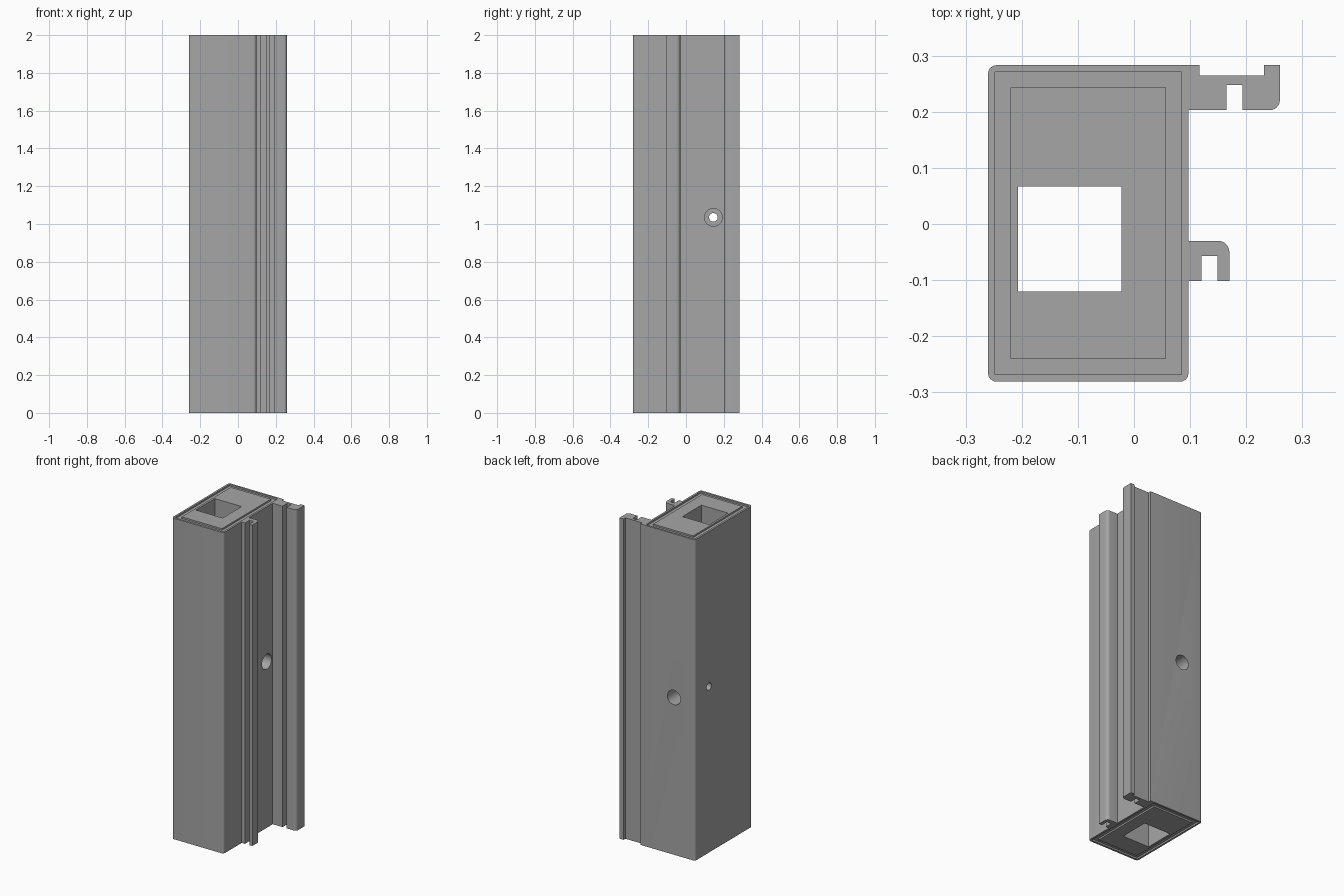
import bpy
import bmesh
from math import pi, radians
from mathutils import Matrix, Vector

if "Cube" in bpy.data.objects:
    bpy.data.objects.remove(bpy.data.objects["Cube"], do_unlink=True)

HEIGHT = 2.0
GROOVE = 0.01

grey = bpy.data.materials.new("plain grey")
grey.use_nodes = True
tone = (0.38, 0.38, 0.38, 1)
grey.diffuse_color = tone
grey.node_tree.nodes["Principled BSDF"].inputs["Base Color"].default_value = tone


def make_object(name, bm):
    bmesh.ops.recalc_face_normals(bm, faces=bm.faces)
    mesh = bpy.data.meshes.new(name)
    bm.to_mesh(mesh)
    bm.free()
    mesh.materials.append(grey)
    obj = bpy.data.objects.new(name, mesh)
    bpy.context.collection.objects.link(obj)
    return obj


def rounded(profile, steps=6):
    """Turn (x, y, radius) right-angle corners into an outline with arcs."""
    points = []
    for i, (x, y, r) in enumerate(profile):
        corner = Vector((x, y))
        if r == 0:
            points.append(corner)
            continue
        before = (Vector(profile[i - 1][:2]) - corner).normalized()
        after = (Vector(profile[(i + 1) % len(profile)][:2]) - corner).normalized()
        centre = corner + (before + after) * r
        for k in range(steps + 1):
            a = k / steps * pi / 2
            arm = Matrix.Rotation(a, 2) @ Vector((1, 0))
            points.append(centre - after * r * arm.x - before * r * arm.y)
    return points


def extrude(name, points, z0, z1):
    bm = bmesh.new()
    face = bm.faces.new([bm.verts.new((p[0], p[1], z0)) for p in points])
    top = bmesh.ops.extrude_face_region(bm, geom=[face])["geom"]
    bmesh.ops.translate(bm, vec=(0, 0, z1 - z0),
                        verts=[v for v in top if isinstance(v, bmesh.types.BMVert)])
    return make_object(name, bm)


def box_points(x0, x1, y0, y1):
    return [(x0, y0), (x1, y0), (x1, y1), (x0, y1)]


def bore(name, radius, start, end):
    start, end = Vector(start), Vector(end)
    axis = end - start
    bm = bmesh.new()
    turn = axis.to_track_quat("Z", "Y").to_matrix().to_4x4()
    bmesh.ops.create_cone(bm, cap_ends=True, segments=40, radius1=radius, radius2=radius,
                          depth=axis.length,
                          matrix=Matrix.Translation((start + end) / 2) @ turn)
    return make_object(name, bm)


def cut(target, cutter):
    cutter.hide_render = True
    mod = target.modifiers.new(cutter.name, "BOOLEAN")
    mod.operation = "DIFFERENCE"
    mod.solver = "EXACT"
    mod.object = cutter
    bpy.ops.object.select_all(action="DESELECT")
    bpy.context.view_layer.objects.active = target
    target.select_set(True)
    bpy.ops.object.modifier_apply(modifier=mod.name)
    bpy.data.objects.remove(cutter, do_unlink=True)


# Box section with two hooked flanges, drawn as one outline
outline = [
    (-0.26, -0.281, 0.015), (0.097, -0.281, 0.015),
    # small hook
    (0.097, -0.102, 0), (0.12, -0.102, 0), (0.12, -0.057, 0), (0.149, -0.057, 0),
    (0.149, -0.102, 0), (0.17, -0.102, 0), (0.17, -0.03, 0.02), (0.097, -0.03, 0),
    # large hook
    (0.097, 0.203, 0), (0.165, 0.203, 0), (0.165, 0.248, 0), (0.193, 0.248, 0),
    (0.193, 0.203, 0), (0.26, 0.203, 0.018), (0.26, 0.283, 0), (0.232, 0.283, 0),
    (0.232, 0.265, 0), (0.117, 0.265, 0), (0.117, 0.283, 0), (-0.26, 0.283, 0.015),
]
body = extrude("post_body", rounded(outline), 0, HEIGHT)

# Square channel through the full height
cut(body, extrude("channel", box_points(-0.207, -0.022, -0.12, 0.067), -0.1, HEIGHT + 0.1))

# Shallow rectangular groove around both ends
for label, z0, z1 in (("top", HEIGHT - GROOVE, HEIGHT + 0.1), ("bottom", -0.1, GROOVE)):
    ring = extrude(label + "_groove", box_points(-0.248, 0.085, -0.268, 0.271), z0, z1)
    cut(ring, extrude("island", box_points(-0.22, 0.057, -0.24, 0.243), z0 - 1, z1 + 1))
    cut(body, ring)

# Counterbored cross hole in the side, and a blind hole in the back
cut(body, bore("side_bore", 0.047, (0.15, 0.145, 1.035), (-0.22, 0.145, 1.035)))
cut(body, bore("side_pilot", 0.023, (0.0, 0.145, 1.035), (-0.4, 0.145, 1.035)))
cut(body, bore("back_bore", 0.045, (-0.115, 0.4, 0.98), (-0.115, 0.16, 0.98)))

bpy.ops.object.select_all(action="DESELECT")
body.select_set(True)
bpy.context.view_layer.objects.active = body
bpy.ops.object.shade_smooth_by_angle(angle=radians(30))
